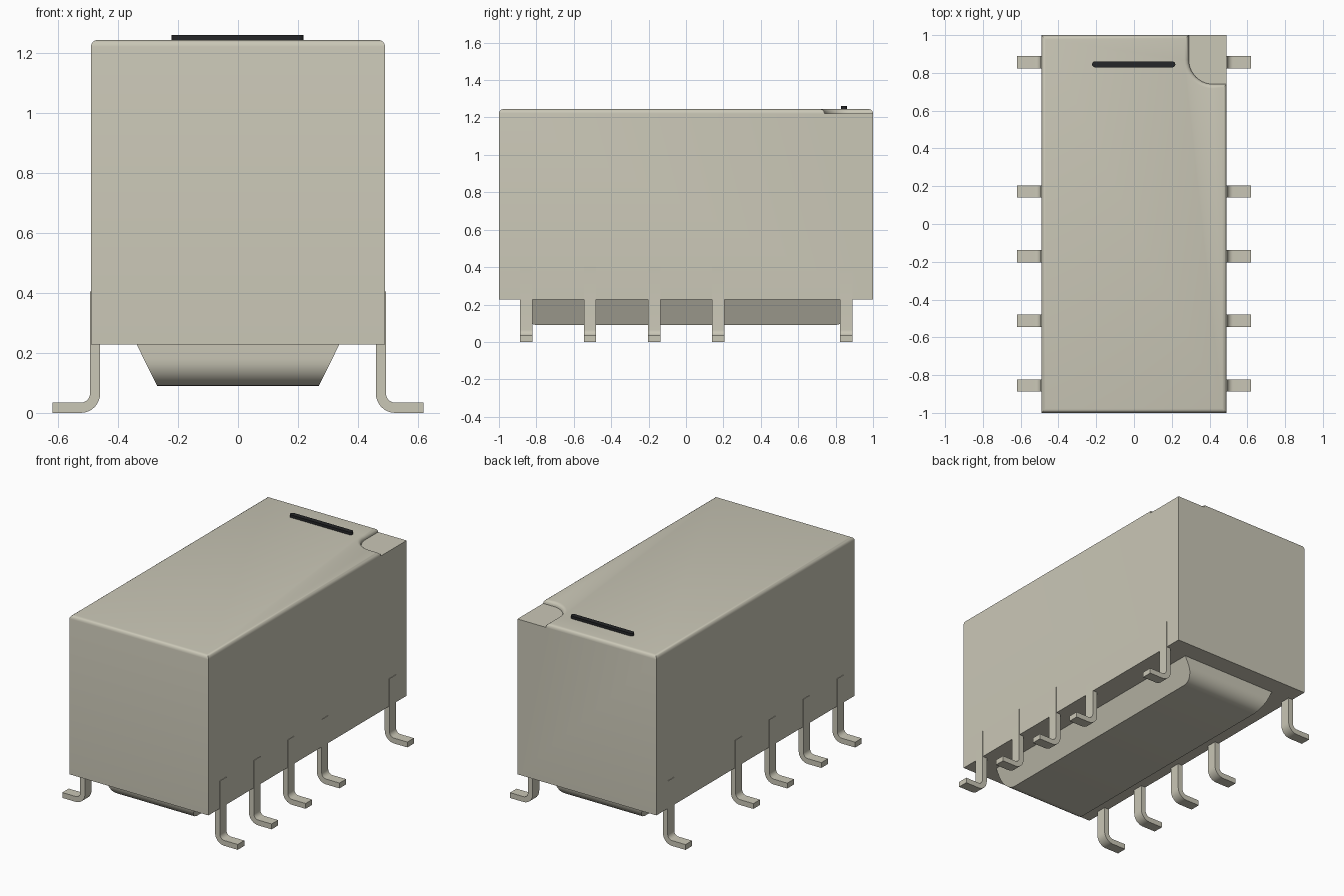
import bpy, bmesh, math
from math import cos, sin, pi

cube = bpy.data.objects.get("Cube")
if cube:
    bpy.data.objects.remove(cube, do_unlink=True)


def material(name, rgb):
    m = bpy.data.materials.new(name)
    m.use_nodes = True
    m.diffuse_color = (*rgb, 1)
    m.node_tree.nodes["Principled BSDF"].inputs["Base Color"].default_value = (*rgb, 1)
    return m


BEIGE = material("warm grey plastic", (0.59, 0.57, 0.47))
BLACK = material("black ink", (0.018, 0.019, 0.021))


def finish(bm, name, mat):
    bmesh.ops.recalc_face_normals(bm, faces=bm.faces[:])
    mesh = bpy.data.meshes.new(name)
    bm.to_mesh(mesh)
    bm.free()
    mesh.materials.append(mat)
    ob = bpy.data.objects.new(name, mesh)
    bpy.context.collection.objects.link(ob)
    bpy.ops.object.select_all(action='DESELECT')
    ob.select_set(True)
    bpy.context.view_layer.objects.active = ob
    bpy.ops.object.shade_smooth_by_angle(angle=math.radians(30))
    return ob


def arc(cx, cy, r, start, end, n=8):
    return [(cx + r * cos(start + (end - start) * i / n),
             cy + r * sin(start + (end - start) * i / n)) for i in range(n + 1)]


def bridge(bm, a, b):
    for i in range(len(a)):
        j = (i + 1) % len(a)
        bm.faces.new((a[i], a[j], b[j], b[i]))


def prism(name, mat, low, high):
    """Solid between two matching rings of points."""
    bm = bmesh.new()
    a = [bm.verts.new(p) for p in low]
    b = [bm.verts.new(p) for p in high]
    bridge(bm, a, b)
    bm.faces.new(a)
    bm.faces.new(b)
    return finish(bm, name, mat)


# Case: box with a lowered quarter-round corner and rounded top edges
W, L, BASE, STEP, TOP = 0.491, 1.0, 0.228, 1.22, 1.245
R, NX, NY = 0.13, 0.29, 0.74
curve = arc(NX + R, NY + R, R, 1.5 * pi, pi, 10)
lid = [(-W, -L), (W, -L), (W, NY)] + curve + [(NX, L), (-W, L)]
bm = bmesh.new()
mid = [bm.verts.new((x, y, STEP)) for x, y in lid]
top = [bm.verts.new((x, y, TOP)) for x, y in lid]
corner = bm.verts.new((W, L, STEP))
outer = mid[:3] + [corner] + mid[-2:]
bottom = [bm.verts.new((v.co.x, v.co.y, BASE)) for v in outer]
bridge(bm, bottom, outer)
bridge(bm, mid, top)
bm.faces.new(bottom)
bm.faces.new(top)
bm.faces.new(mid[2:-1] + [corner])
bmesh.ops.recalc_face_normals(bm, faces=bm.faces[:])
bmesh.ops.dissolve_limit(bm, angle_limit=0.01, verts=bm.verts[:], edges=bm.edges[:])
rim = [e for e in bm.edges if all(v.co.z > TOP - 0.001 for v in e.verts)]
bmesh.ops.bevel(bm, geom=rim, offset=0.023, segments=4, profile=0.5,
                affect='EDGES', clamp_overlap=False)
finish(bm, "case", BEIGE)

# Base block: tapered sides, rounded lower ends
END, FLOOR, RB = 0.88, 0.09, 0.09
side = ([(-END, BASE + 0.002)] + arc(-END + RB, FLOOR + RB, RB, pi, 1.5 * pi)
        + arc(END - RB, FLOOR + RB, RB, 1.5 * pi, 2 * pi) + [(END, BASE + 0.002)])


def half_width(z):
    return 0.27 + 0.068 * (z - FLOOR) / (BASE - FLOOR)


prism("base_block", BEIGE,
      [(-half_width(z), y, z) for y, z in side],
      [(half_width(z), y, z) for y, z in side])

# Gull-wing terminals along both sides
BEND = 0.525
pin = ([(0.46, 0.405)] + arc(BEND, 0.065, 0.065, pi, 1.5 * pi)
       + [(0.62, 0), (0.62, 0.034)]
       + arc(BEND, 0.065, 0.031, 1.5 * pi, pi) + [(0.494, 0.405)])
for s, label in ((1, "left"), (-1, "right")):
    for i, y in enumerate((-0.855, -0.513, -0.17, 0.172, 0.857)):
        prism(f"{label}_terminal_{i + 1}", BEIGE,
              [(s * x, y - 0.033, z) for x, z in pin],
              [(s * x, y + 0.033, z) for x, z in pin])

# Printed orientation bar on the top
bar = (arc(0.203, 0.845, 0.016, -pi / 2, pi / 2)
       + arc(-0.206, 0.845, 0.016, pi / 2, 1.5 * pi))
prism("marking_bar", BLACK, [(x, y, TOP - 0.005) for x, y in bar],
      [(x, y, 1.262) for x, y in bar])
